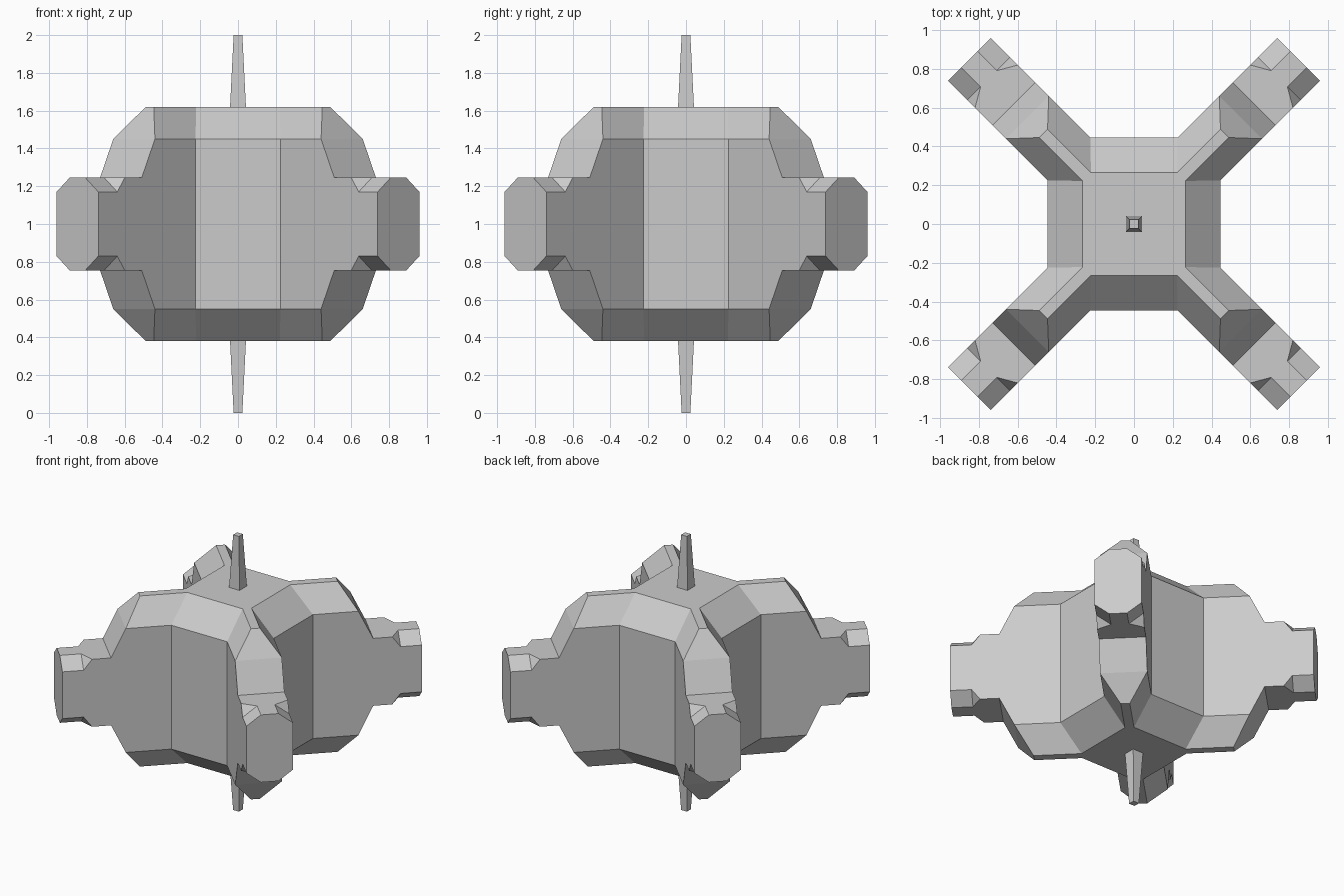
import bpy, bmesh, math
from mathutils import Matrix

if "Cube" in bpy.data.objects:
    bpy.data.objects.remove(bpy.data.objects["Cube"])

S = math.sqrt(0.5)


def finish(name, bm):
    bmesh.ops.remove_doubles(bm, verts=bm.verts, dist=0.0005)
    bmesh.ops.dissolve_degenerate(bm, edges=bm.edges, dist=0.0005)
    bmesh.ops.dissolve_limit(bm, angle_limit=math.radians(0.3),
                             verts=bm.verts, edges=bm.edges)
    bmesh.ops.recalc_face_normals(bm, faces=bm.faces)
    me = bpy.data.meshes.new(name)
    bm.to_mesh(me)
    bm.free()
    ob = bpy.data.objects.new(name, me)
    bpy.context.collection.objects.link(ob)
    return ob


def at(k, r, p, z):
    """Point on diagonal arm k: r along the arm, p sideways, z from mid height."""
    a = math.radians(45 + 90 * k)
    return (r * math.cos(a) - p * math.sin(a),
            r * math.sin(a) + p * math.cos(a), 1 + z)


def cross(c, p, r, z):
    """Outline of the core (half size c) with four arms (half width p, reach r)."""
    root = 2 * S * c - p
    return [at(k, d, s * p, z) for k in range(4)
            for d, s in ((root, -1), (r, -1), (r, 1), (root, 1))]


def bridge(bm, a, b, skip=()):
    n = len(a)
    for i in range(n):
        if i not in skip:
            bm.faces.new((a[i], a[(i + 1) % n], b[(i + 1) % n], b[i]))


W, H = 0.156, 0.245          # arm half width and half height
bm = bmesh.new()

# Cross-shaped hull, stacked outlines
levels = [(0.265, 0.03, 0.661, 0.62), (0.445, W, 0.778, 0.45), (0.445, W, 0.877, H)]
levels = [(c, p, r, -z) for c, p, r, z in levels] + levels[::-1]
rings = [[bm.verts.new(v) for v in cross(*l)] for l in levels]
for i in range(5):
    bridge(bm, rings[i], rings[i + 1], skip=(1, 5, 9, 13) if i == 2 else ())
bm.faces.new(rings[0])
bm.faces.new(rings[-1])


# Arm ends with chamfered tips
def section(k, r, dp, dz):
    pts = []
    for sp, sz in ((1, 1), (-1, 1), (-1, -1), (1, -1)):
        pair = [at(k, r, sp * W, sz * (H - dz)), at(k, r, sp * (W - dp), sz * H)]
        pts += pair if sp * sz > 0 else pair[::-1]
    return [bm.verts.new(v) for v in pts]


for k in range(4):
    secs = [section(k, *s) for s in ((0.877, 0, 0), (1.004, 0, 0),
                                     (1.06, 0.097, 0.075), (1.202, 0.097, 0.075))]
    for a, b in zip(secs, secs[1:]):
        bridge(bm, a, b)
    bm.faces.new(secs[-1])
finish("hull", bm)

# Tapered antennas, top and bottom
for name, s in (("top_antenna", 1), ("bottom_antenna", -1)):
    bm = bmesh.new()
    bmesh.ops.create_cone(bm, cap_ends=True, segments=4, radius1=0.042 / S,
                          radius2=0.023 / S, depth=0.38)
    bm.transform(Matrix.Translation((0, 0, 1 + s * 0.81))
                 @ Matrix.Rotation(0 if s > 0 else math.pi, 4, 'X')
                 @ Matrix.Rotation(math.pi / 4, 4, 'Z'))
    finish(name, bm)
